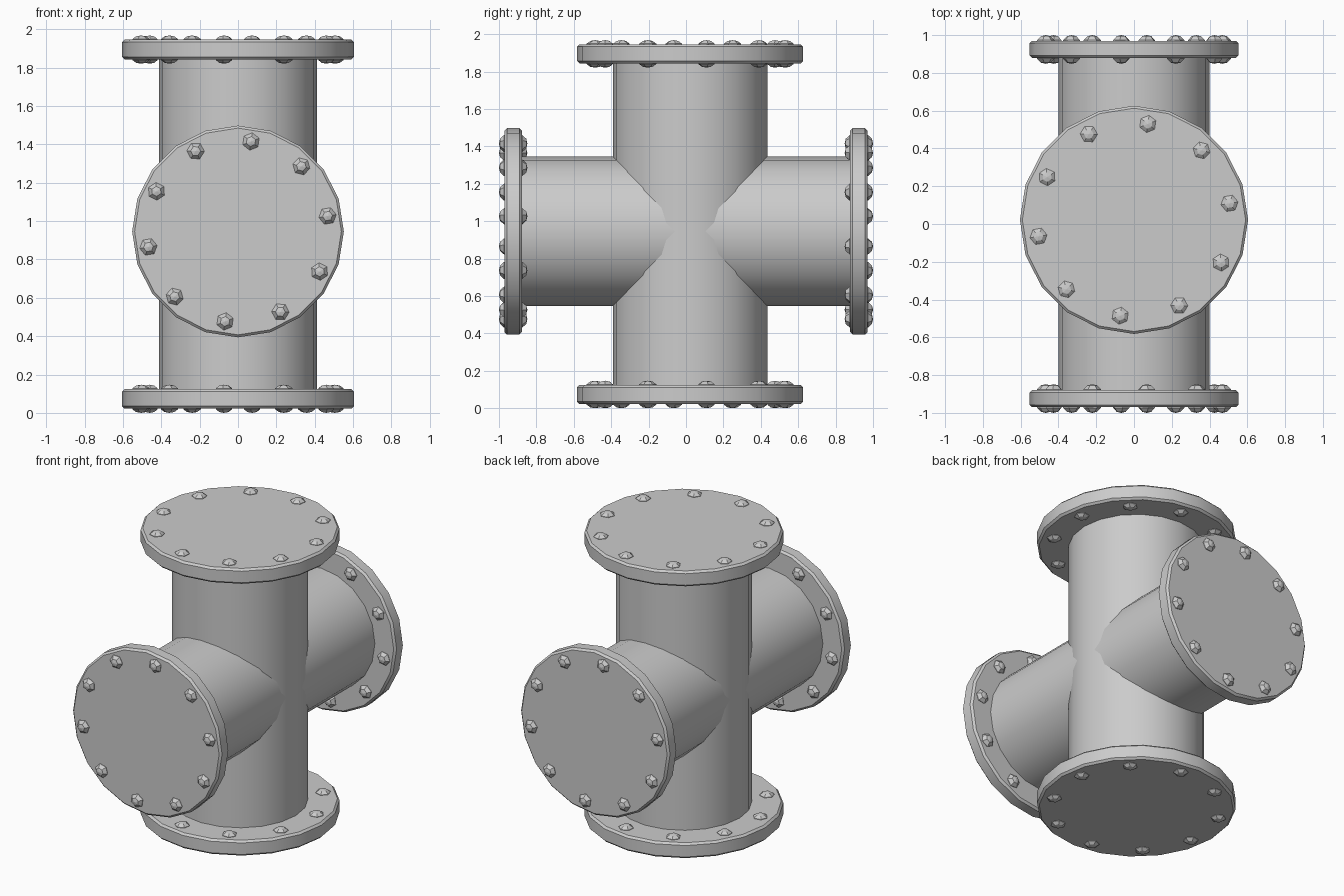
import bpy, bmesh
from math import cos, sin, radians, tau
from mathutils import Matrix

if "Cube" in bpy.data.objects:
    bpy.data.objects.remove(bpy.data.objects["Cube"])

SIDES = 20
AXIS_Y = 0.022      # vertical pipe axis
MID_Z = 0.946       # horizontal pipe axis


def lathe(bm, profile, n, mat):
    """Revolve (radius, height) points about local z; end points with r = 0 close to a tip."""
    rings = []
    for r, h in profile:
        if r == 0:
            rings.append([bm.verts.new(mat @ Matrix.Translation((0, 0, h)).translation)])
        else:
            rings.append([bm.verts.new((mat @ Matrix.Translation(
                (r * cos(tau * i / n), r * sin(tau * i / n), h))).translation) for i in range(n)])
    for a, b in zip(rings, rings[1:]):
        for i in range(n):
            j = (i + 1) % n
            loop = [a[i % len(a)], a[j % len(a)], b[j % len(b)], b[i % len(b)]]
            bm.faces.new(list(dict.fromkeys(loop)))
    for ring in (rings[0], rings[-1]):
        if len(ring) > 1:
            bm.faces.new(ring)


def finish(name, bm, smooth):
    bmesh.ops.recalc_face_normals(bm, faces=bm.faces[:])
    me = bpy.data.meshes.new(name)
    bm.to_mesh(me)
    bm.free()
    ob = bpy.data.objects.new(name, me)
    bpy.context.collection.objects.link(ob)
    if smooth:
        bpy.ops.object.select_all(action='DESELECT')
        ob.select_set(True)
        bpy.context.view_layer.objects.active = ob
        bpy.ops.object.shade_smooth_by_angle(angle=radians(30))
    return ob


def pipe(name, r, lo, hi, mat):
    bm = bmesh.new()
    lathe(bm, [(r, lo), (r, hi)], SIDES, mat)
    finish(name, bm, True)


def flange(name, r, lo, hi, bolt_r, head, mat):
    # chamfered disc
    c = 0.013
    bm = bmesh.new()
    lathe(bm, [(r - c, lo), (r, lo + c), (r, hi - c), (r - c, hi)], SIDES, mat)
    finish(name, bm, True)
    # ten through bolts with domed hex heads on both faces
    bm = bmesh.new()
    prof = [(0, lo - head), (0.026, lo - head * 0.8), (0.046, lo - 0.003),
            (0.046, hi + 0.003), (0.026, hi + head * 0.8), (0, hi + head)]
    for k in range(10):
        a = radians(9.8 + 36 * k)
        place = Matrix.Translation((bolt_r * cos(a), bolt_r * sin(a), 0)) @ Matrix.Rotation(a, 4, 'Z')
        lathe(bm, prof, 6, mat @ place)
    finish(name + "_bolts", bm, False)


upright = Matrix.Translation((0, AXIS_Y, 0))
front = Matrix.Translation((0, 0, MID_Z)) @ Matrix.Rotation(radians(90), 4, 'X')
back = Matrix.Rotation(radians(180), 4, 'Z') @ front

# crossing pipes
pipe("vertical_pipe", 0.413, 0.08, 1.89, upright)
pipe("horizontal_pipe", 0.40, -0.92, 0.92, front)

# end flanges
flange("bottom_flange", 0.604, 0.022, 0.125, 0.513, 0.022, upright)
flange("top_flange", 0.604, 1.843, 1.946, 0.513, 0.022, upright)
flange("front_flange", 0.552, 0.878, 0.970, 0.474, 0.030, front)
flange("back_flange", 0.552, 0.878, 0.970, 0.474, 0.030, back)
